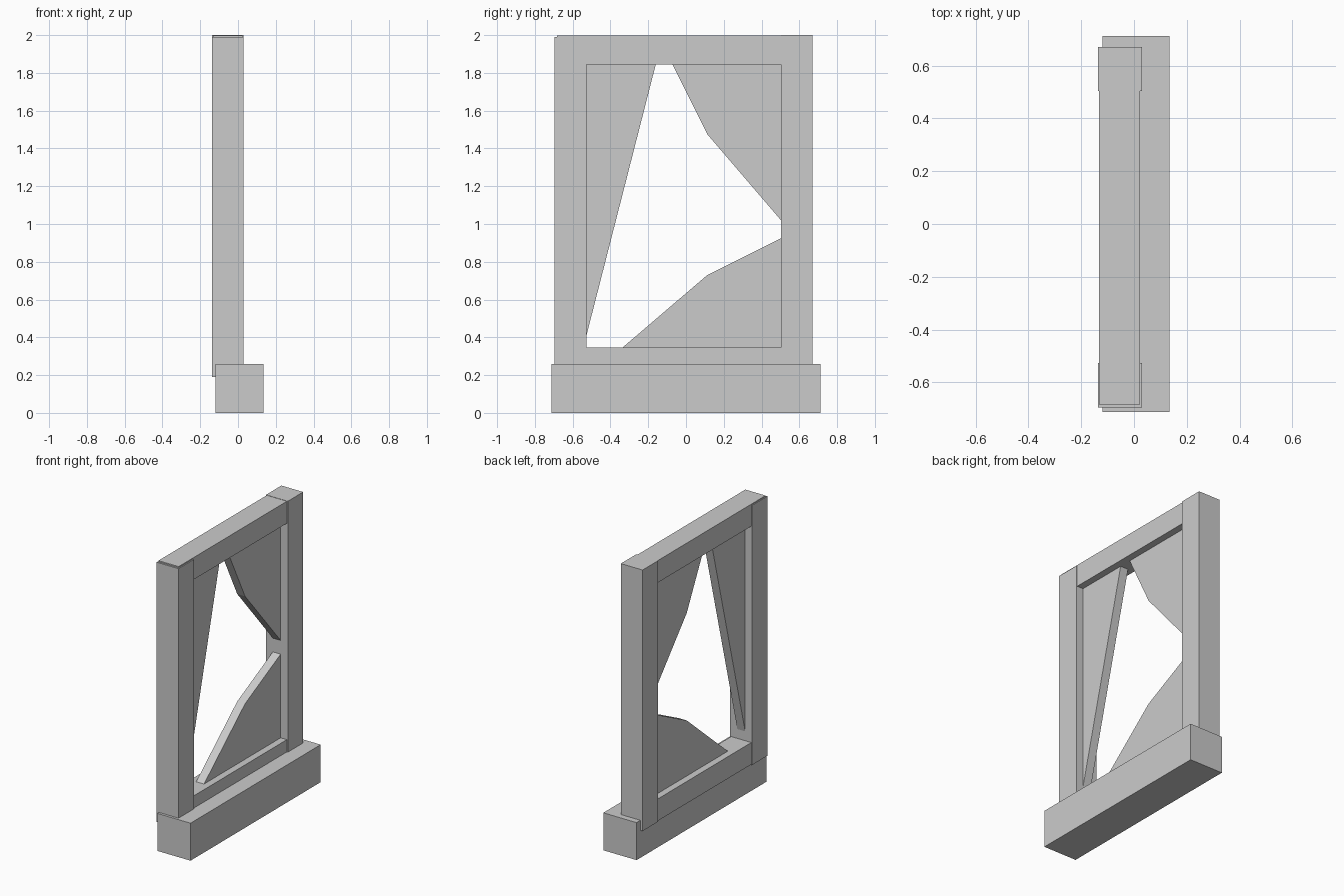
import bpy
import bmesh

if "Cube" in bpy.data.objects:
    bpy.data.objects.remove(bpy.data.objects["Cube"])


def prism(name, profile, x0, x1):
    """Extrude a (y, z) outline along x from x0 to x1."""
    bm = bmesh.new()
    face = bm.faces.new([bm.verts.new((x0, y, z)) for y, z in profile])
    out = bmesh.ops.extrude_face_region(bm, geom=[face])
    moved = [v for v in out["geom"] if isinstance(v, bmesh.types.BMVert)]
    bmesh.ops.translate(bm, verts=moved, vec=(x1 - x0, 0, 0))
    bmesh.ops.recalc_face_normals(bm, faces=bm.faces)
    mesh = bpy.data.meshes.new(name)
    bm.to_mesh(mesh)
    bm.free()
    obj = bpy.data.objects.new(name, mesh)
    bpy.context.collection.objects.link(obj)
    return obj


def beam(name, x, y, z):
    """Rectangular timber given its (min, max) ranges."""
    prism(name, [(y[0], z[0]), (y[1], z[0]), (y[1], z[1]), (y[0], z[1])], *x)


# Window sill
beam("sill", (-0.12, 0.135), (-0.713, 0.713), (0, 0.26))

# Upright posts, the left one slightly shorter
POST_X = (-0.137, 0.03)
beam("left_post", POST_X, (-0.695, -0.527), (0.19, 1.99))
beam("right_post", POST_X, (0.503, 0.671), (0.19, 2.0))

# Rails, slightly thinner than the posts
RAIL_X = (-0.132, 0.023)
beam("top_rail", RAIL_X, (-0.683, 0.66), (1.845, 1.998))
beam("bottom_rail", RAIL_X, (-0.683, 0.66), (0.193, 0.345))

# Broken glass shards left in the opening
L, R, B, T = -0.527, 0.503, 0.345, 1.845
shards = {
    "left_shard": [(L, 0.41), (-0.16, T), (L, T)],
    "upper_shard": [(-0.072, T), (0.113, 1.475), (R, 1.02), (R, T)],
    "lower_shard": [(-0.337, B), (R, B), (R, 0.925), (0.113, 0.73)],
}
for name, outline in shards.items():
    prism(name, outline, -0.085, -0.025)
